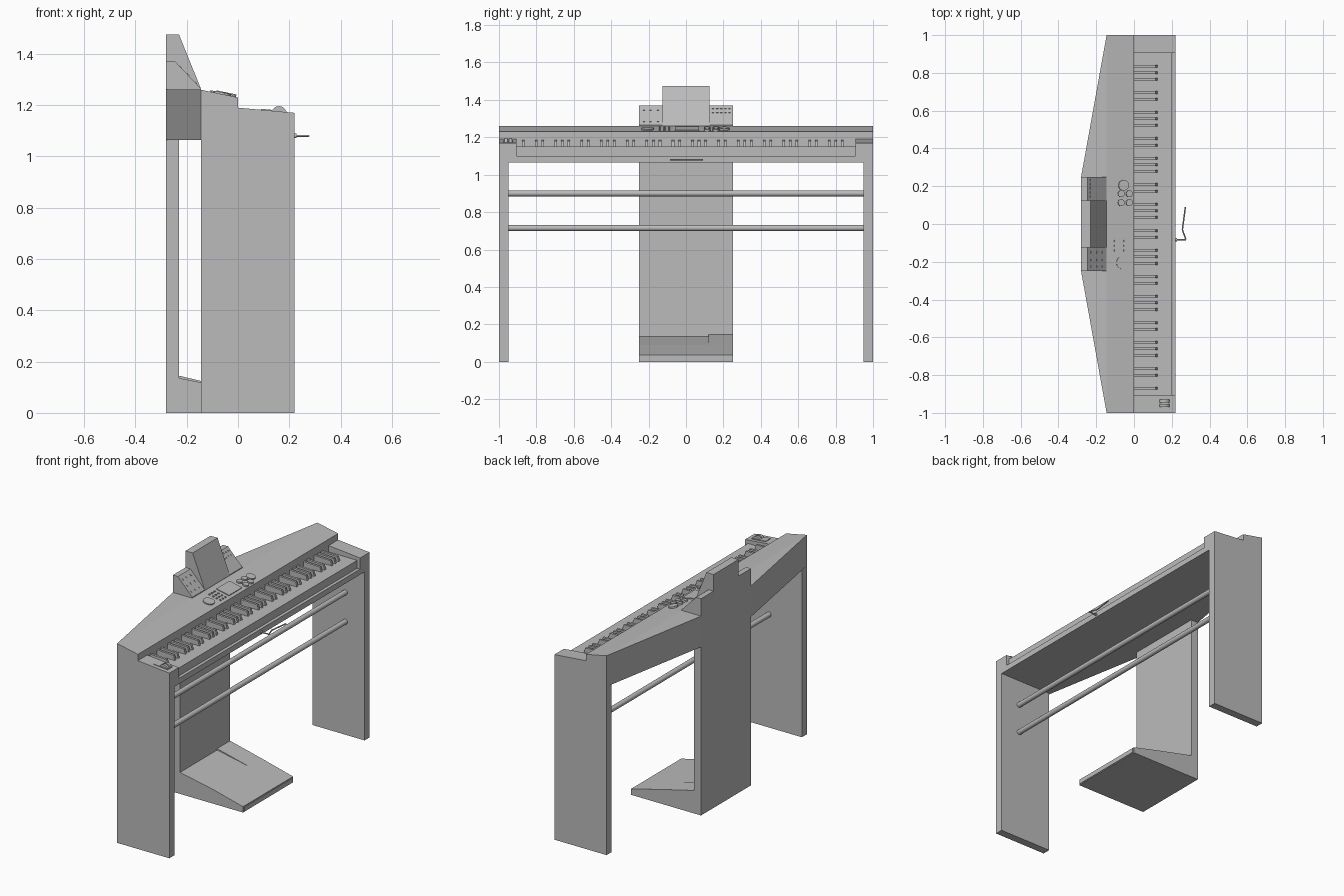
import bpy, bmesh, math
from mathutils import Matrix, Vector

cube = bpy.data.objects.get("Cube")
if cube:
    bpy.data.objects.remove(cube, do_unlink=True)

grey = bpy.data.materials.new("plain grey")
grey.use_nodes = True
grey.diffuse_color = (0.5, 0.5, 0.5, 1)
grey.node_tree.nodes["Principled BSDF"].inputs["Base Color"].default_value = (0.5, 0.5, 0.5, 1)


def finish(name, bm):
    bmesh.ops.recalc_face_normals(bm, faces=bm.faces[:])
    mesh = bpy.data.meshes.new(name)
    bm.to_mesh(mesh)
    bm.free()
    mesh.materials.append(grey)
    ob = bpy.data.objects.new(name, mesh)
    bpy.context.collection.objects.link(ob)
    return ob


def prism(name, profile, y0, y1):
    """Extrude an (x, z) profile along y."""
    bm = bmesh.new()
    face = bm.faces.new([bm.verts.new((x, y0, z)) for x, z in profile])
    ext = bmesh.ops.extrude_face_region(bm, geom=[face], use_keep_orig=True)
    for v in ext["geom"]:
        if isinstance(v, bmesh.types.BMVert):
            v.co.y = y1
    return finish(name, bm)


def box(name, x0, x1, y0, y1, z0, z1):
    return prism(name, [(x0, z0), (x1, z0), (x1, z1), (x0, z1)], y0, y1)


def placed(name, centre, tilt, size=None, radius=None, depth=0.01, sides=24):
    """A block or a disc, tilted about y onto a sloping panel."""
    bm = bmesh.new()
    m = Matrix.Translation(centre) @ Matrix.Rotation(tilt, 4, 'Y')
    if size:
        bmesh.ops.create_cube(bm, size=1, matrix=m @ Matrix.Diagonal((*size, 1)))
    else:
        bmesh.ops.create_cone(bm, cap_ends=True, segments=sides, radius1=radius,
                              radius2=radius, depth=depth, matrix=m)
    return finish(name, bm)


def rod(name, a, b, radius, sides=20):
    a, b = Vector(a), Vector(b)
    d = b - a
    m = Matrix.Translation((a + b) / 2) @ d.to_track_quat('Z', 'Y').to_matrix().to_4x4()
    bm = bmesh.new()
    bmesh.ops.create_cone(bm, cap_ends=True, segments=sides, radius1=radius,
                          radius2=radius, depth=d.length, matrix=m)
    ob = finish(name, bm)
    for p in ob.data.polygons:
        p.use_smooth = len(p.vertices) == 4
    return ob


# Side legs and the blocks at each end of the keys
leg = [(-.145, 0), (.22, 0), (.22, 1.17), (0, 1.19), (0, 1.23), (-.145, 1.26)]
block = [(0, 1.1), (.22, 1.1), (.22, 1.17), (0, 1.19)]
for side, s in (("left", 1), ("right", -1)):
    prism(side + "_leg", leg, s * .95, s)
    prism(side + "_end_block", block, s * .905, s * .95)

# Key bed
box("key_bed", -.14, .22, -.95, .95, 1.065, 1.1)

# Rear housing, wider in the middle, with a folded top
bm = bmesh.new()
rows = []
for s in (1, -1):
    a, b, c, d, e = [bm.verts.new(p) for p in (
        (-.28, .25 * s, 1.26), (-.145, s, 1.26), (0, s, 1.23),
        (-.145, .25 * s, 1.26), (0, .25 * s, 1.23))]
    for f in ((a, b, d), (b, c, d), (c, e, d)):
        bm.faces.new(f)
    rows.append((a, d, e))
for i in (0, 1):
    bm.faces.new((rows[0][i], rows[0][i + 1], rows[1][i + 1], rows[1][i]))
bmesh.ops.recalc_face_normals(bm, faces=bm.faces[:])
ext = bmesh.ops.extrude_face_region(bm, geom=bm.faces[:], use_keep_orig=True)
for v in ext["geom"]:
    if isinstance(v, bmesh.types.BMVert):
        v.co.z = 1.065
finish("rear_housing", bm)

# Rear column
box("rear_column", -.28, -.23, -.25, .25, 0, 1.07)

# Raised console: tall music rest with a lower panel on each side
prism("music_rest", [(-.28, 1.25), (-.145, 1.25), (-.145, 1.265), (-.23, 1.475), (-.28, 1.475)], -.125, .125)
wing = [(-.28, 1.25), (-.145, 1.25), (-.145, 1.265), (-.245, 1.37), (-.28, 1.37)]
for side, s in (("left", 1), ("right", -1)):
    prism(side + "_console_wing", wing, s * .125, s * .25)

# White keys as one slab, black keys in the usual pattern
box("white_keys", 0, .2, -.905, .905, 1.1, 1.15)
pitch = 1.81 / 52
black = [(0, 1.145), (.125, 1.145), (.115, 1.18), (0, 1.185)]
for i in range(51):
    if i % 7 in (0, 2, 3, 5, 6):
        y = -.905 + (i + 1) * pitch
        prism("black_key", black, y - .007, y + .007)

# Controls on the sloping top panel
tilt = math.atan2(.03, .145)


def on_panel(x, y, lift=0.0):
    return (x, y, 1.23 - x * .03 / .145 + lift)


placed("large_knob", on_panel(-.055, .205, .003), tilt, radius=.028, depth=.014)
for x in (-.068, -.025):
    for y in (.16, .113):
        placed("small_knob", on_panel(x, y, .003), tilt, radius=.018, depth=.014)
placed("jog_dial", on_panel(-.06, -.205, .002), tilt, radius=.034, depth=.01)
placed("display", on_panel(-.065, .005, .001), tilt, size=(.09, .13, .008))
for x in (-.1, -.075, -.05, -.025):
    for y in (-.09, -.115, -.14):
        placed("panel_button", on_panel(x, y, .002), tilt, size=(.009, .009, .008))

# Buttons on the console wings
slope = math.atan2(.105, .1)
for t in (.2, .5, .8):
    for y in (-.225, -.19, -.15):
        placed("wing_pad", (-.245 + .1 * t, y, 1.37 - .105 * t), slope, size=(.012, .012, .006))
for t in (.15, .35):
    for k in range(5):
        placed("wing_button", (-.245 + .1 * t, .145 + .022 * k, 1.37 - .105 * t), slope,
               size=(.008, .012, .006))

# Pitch and modulation wheels
placed("wheel_plate", (.14, -.95, 1.178), .09, size=(.1, .05, .006))
for y in (-.962, -.938):
    rod("control_wheel", (.16, y - .008, 1.166), (.16, y + .008, 1.166), .03)

# Cross bars between the legs
for z in (.9, .715):
    rod("cross_bar", (.085, -.95, z), (.085, .95, z), .016)

# Foot pedal: fixed ramp with a slightly sunk treadle beside it
prism("pedal_ramp", [(-.23, 0), (.21, 0), (.21, .037), (0, .09), (-.23, .145)], .12, .25)
prism("pedal_treadle", [(-.23, 0), (.21, 0), (.21, .037), (0, .09), (-.23, .136)], -.25, .12)
box("pedal_front_plate", .21, .214, -.243, .243, .005, .032)

# Bent hook under the front edge
path = [(.21, -.083, 1.08), (.275, -.083, 1.08), (.256, -.03, 1.08), (.272, .09, 1.08)]
for a, b in zip(path, path[1:]):
    rod("front_hook", a, b, .004, 10)
rod("hook_collar", (.22, -.083, 1.08), (.228, -.083, 1.08), .009, 12)
